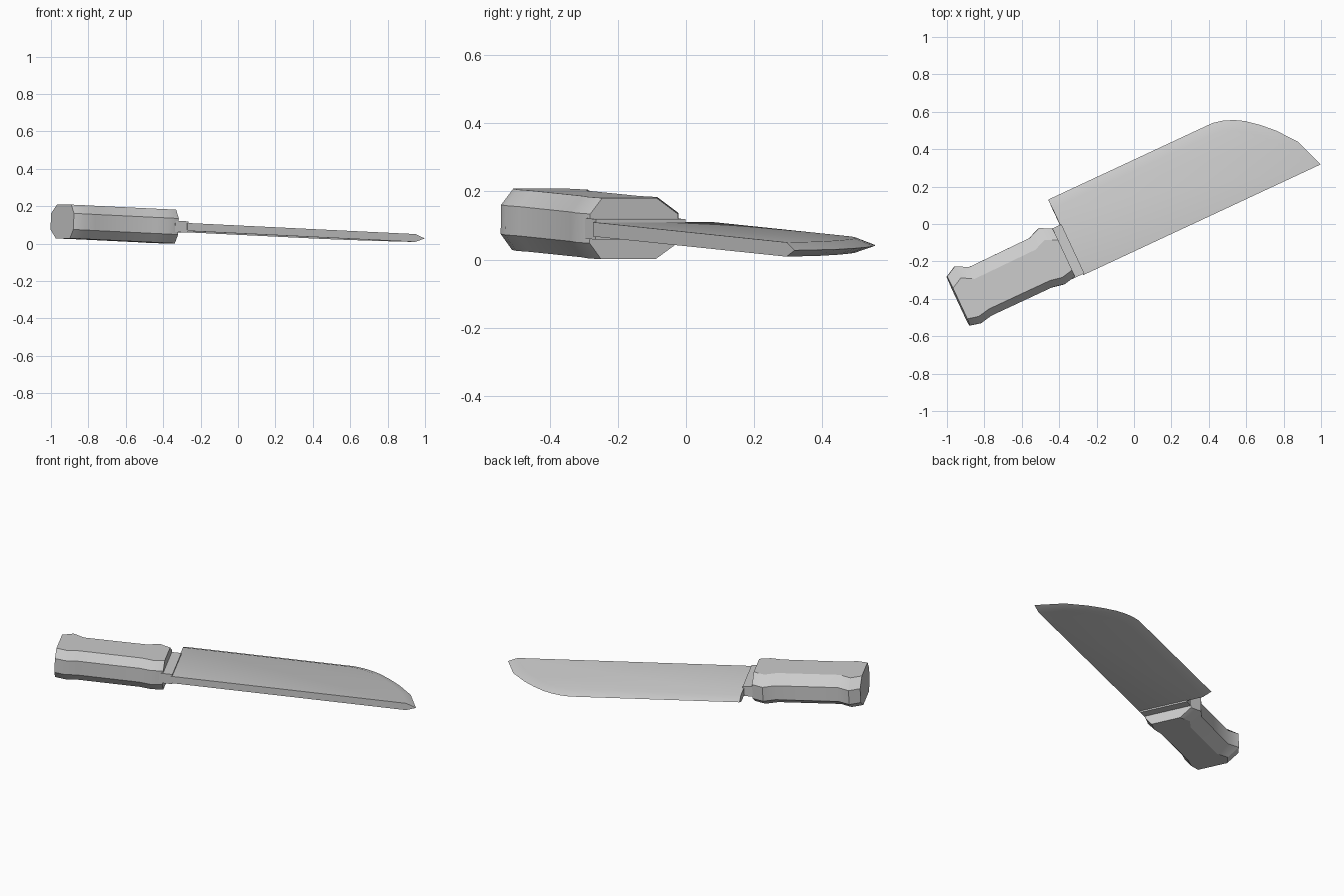
import bpy, bmesh, math
from mathutils import Matrix

if "Cube" in bpy.data.objects:
    bpy.data.objects.remove(bpy.data.objects["Cube"])

# Knife is built along local X (blade toward +X), then tilted and turned
PLACE = (Matrix.Translation((0, 0, 0.073)) @ Matrix.Rotation(math.radians(25), 4, 'Z')
         @ Matrix.Rotation(0.044, 4, 'Y'))


def make(name, rings, caps=True, closed=True):
    """Loft rings of equal length; closed rings get end caps."""
    bm = bmesh.new()
    vs = [[bm.verts.new(p) for p in r] for r in rings]
    n = len(vs[0])
    for a, b in zip(vs, vs[1:]):
        for i in range(n if closed else n - 1):
            j = (i + 1) % n
            bm.faces.new((a[i], a[j], b[j], b[i]))
    if caps:
        bm.faces.new(vs[0])
        bm.faces.new(vs[-1])
    if not closed:
        # heel end and spine
        bm.faces.new([r[0] for r in vs])
        bm.faces.new([r[-1] for r in vs] + [])
    bmesh.ops.recalc_face_normals(bm, faces=bm.faces)
    bm.transform(PLACE)
    me = bpy.data.meshes.new(name)
    bm.to_mesh(me)
    bm.free()
    ob = bpy.data.objects.new(name, me)
    bpy.context.collection.objects.link(ob)
    bpy.ops.object.select_all(action='DESELECT')
    ob.select_set(True)
    bpy.context.view_layer.objects.active = ob
    bpy.ops.object.shade_smooth_by_angle(angle=math.radians(30))
    return ob


# Blade: flat cheeks, bevel running out to the curved cutting edge
HEEL, SPINE, T = -0.361, -0.133, 0.021
edge = [(HEEL, 0.312), (0.609, 0.312), (0.665, 0.300), (0.72, 0.278), (0.77, 0.249),
        (0.835, 0.196), (0.90, 0.132), (0.983, 0.026), (1.041, SPINE)]
inner = [(HEEL, 0.258), (0.592, 0.258), (0.641, 0.248), (0.69, 0.229), (0.736, 0.203),
         (0.797, 0.152), (0.858, 0.092), (0.932, -0.004), (0.985, SPINE)]
bm_back = [(HEEL, SPINE)] + [(x, SPINE) for x, _ in inner[1:]]

bm = bmesh.new()
up = [bm.verts.new((x, y, T)) for x, y in inner]
dn = [bm.verts.new((x, y, -T)) for x, y in inner]
ed = [bm.verts.new((x, y, 0)) for x, y in edge]
hu, hd = bm.verts.new((HEEL, SPINE, T)), bm.verts.new((HEEL, SPINE, -T))
bm.faces.new([hu] + up)
bm.faces.new([hd] + dn)
for side in (up, dn):
    for i in range(len(ed) - 1):
        bm.faces.new((side[i], side[i + 1], ed[i + 1], ed[i]))
bm.faces.new((hu, up[0], ed[0], dn[0], hd))
bm.faces.new((hu, up[-1], ed[-1], dn[-1], hd))
bmesh.ops.recalc_face_normals(bm, faces=bm.faces)
bm.transform(PLACE)
mesh = bpy.data.meshes.new("blade")
bm.to_mesh(mesh)
bm.free()
blade = bpy.data.objects.new("blade", mesh)
bpy.context.collection.objects.link(blade)
blade.select_set(True)
bpy.context.view_layer.objects.active = blade
bpy.ops.object.shade_smooth_by_angle(angle=math.radians(30))

# Collar between handle and blade
make("collar", [[(x, -0.127, -0.03), (x, 0.163, -0.03), (x, 0.163, 0.03), (x, -0.127, 0.03)]
                for x in (-0.43, -0.354)])

# Handle: eight-sided section flaring at both ends (x, low side, high side)
stations = [(-1.027, -0.121, 0.168), (-0.966, -0.135, 0.200), (-0.900, -0.122, 0.164),
            (-0.540, -0.122, 0.168), (-0.473, -0.135, 0.195), (-0.408, -0.121, 0.163)]
H, S = 0.09, 0.043
make("handle", [[(x, lo, -S), (x, lo + 0.038, -H), (x, hi - 0.07, -H), (x, hi, -S),
                 (x, hi, S), (x, hi - 0.07, H), (x, lo + 0.038, H), (x, lo, S)]
                for x, lo, hi in stations])
